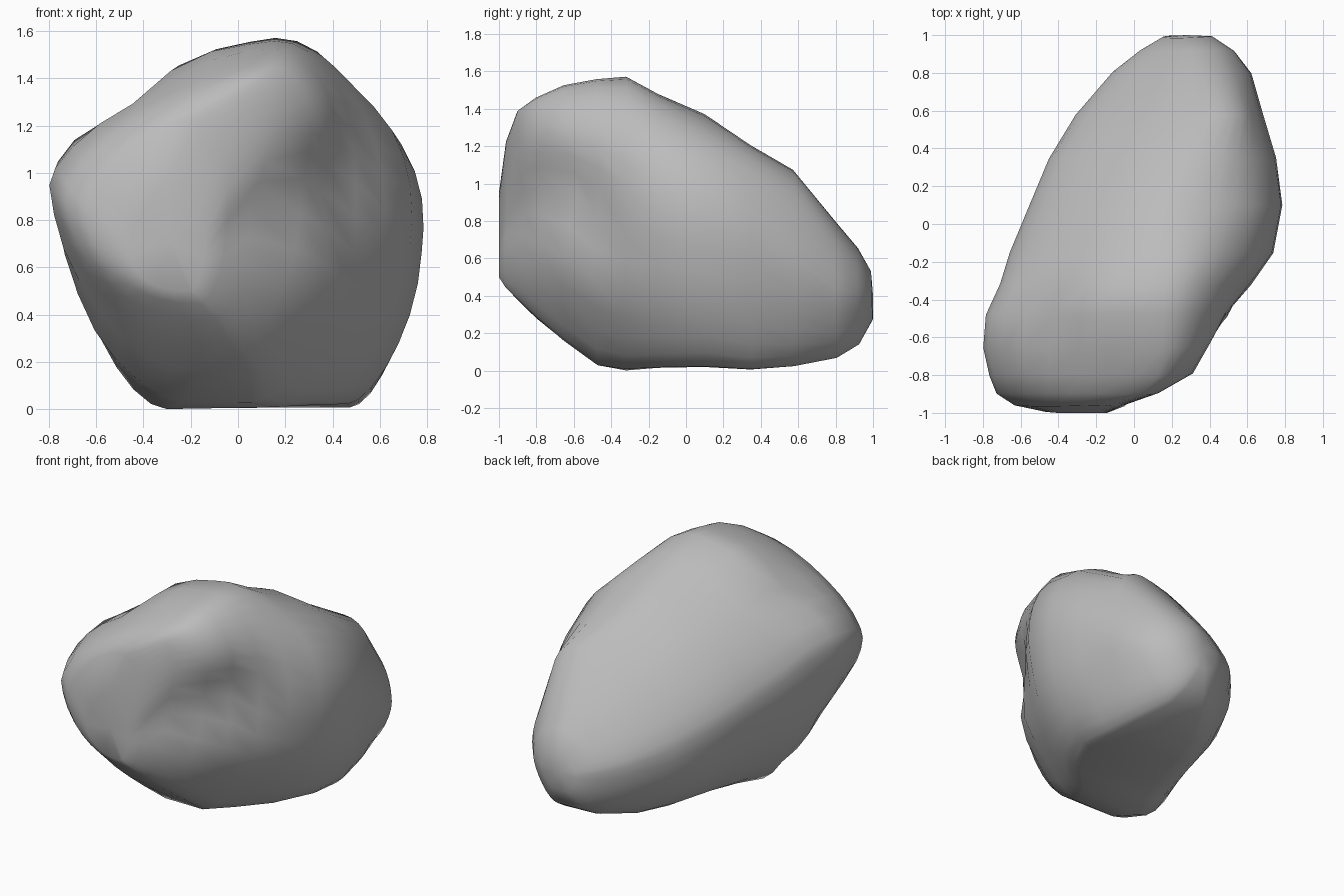
import bpy, bmesh, math
from mathutils import Vector, noise

cube = bpy.data.objects.get("Cube")
if cube:
    bpy.data.objects.remove(cube, do_unlink=True)

STEPS = 8  # points per quarter of a cross-section

# Cross-sections from front to back:
# y, then (x, z) of left, top, right, then the flat underside as x from, x to, z
SECTIONS = [
    (-1.0, -.46, .68, -.3, .95, -.14, .68, -.27, -.2, .5),
    (-.965, -.64, .82, -.22, 1.22, -.03, .85, -.25, -.16, .45),
    (-.9, -.73, .87, .04, 1.39, .13, 1.05, -.2, -.1, .38),
    (-.8, -.76, .91, .13, 1.46, .33, 1.08, -.17, -.04, .28),
    (-.65, -.79, .95, .15, 1.53, .43, 1.05, -.17, .04, .16),
    (-.48, -.78, .98, .15, 1.56, .52, .95, -.22, .06, .03),
    (-.32, -.71, .92, .15, 1.57, .62, .84, -.3, .14, .003),
    (-.15, -.66, .84, .17, 1.48, .74, .8, -.22, .32, .02),
    (.1, -.55, .74, .21, 1.37, .79, .77, -.12, .46, .02),
    (.35, -.45, .64, .29, 1.21, .76, .7, -.05, .47, .01),
    (.58, -.31, .55, .42, 1.07, .69, .6, .02, .43, .02),
    (.8, -.11, .46, .36, .8, .62, .44, .13, .36, .07),
    (.92, .03, .42, .32, .66, .53, .42, .2, .34, .14),
    (.99, .15, .4, .3, .54, .42, .4, .25, .3, .27),
]
# Roundness of the four quarters: upper left, upper right, lower right, lower left
ROUNDNESS = (1.55, 2.05, 1.65, 1.8)


def section_ring(y, lx, lz, tx, tz, rx, rz, x_from, x_to, bz):
    """Closed ring of four superelliptic quarters with a flat underside."""
    left, top, right = Vector((lx, lz)), Vector((tx, tz)), Vector((rx, rz))
    quarters = ((left, top), (right, top),
                (right, Vector((x_to, bz))), (left, Vector((x_from, bz))))
    ring = []
    for q, (side, pole) in enumerate(quarters):
        e = 2 / ROUNDNESS[q]
        for s in range(STEPS + (q == 2)):
            t = s / STEPS if q % 2 == 0 else 1 - s / STEPS
            a = t * math.pi / 2
            u = max(0, math.cos(a)) ** e
            w = max(0, math.sin(a)) ** e
            ring.append(Vector((pole.x + (side.x - pole.x) * u, y,
                                side.y + (pole.y - side.y) * w)))
    return ring


def push(p, centre, radius, offset):
    """Soft local dent or bulge."""
    fall = math.exp(-((p - Vector(centre)).length / radius) ** 2)
    return p + Vector(offset) * fall


def weather(p):
    """Hollow on the front right, swellings around it, and fine roughness."""
    q = push(p, (.38, -.64, .97), .18, (-.09, .08, 0))
    q = push(q, (.14, -.88, .84), .17, (-.05, .05, 0))
    q = push(q, (.4, -.55, .5), .2, (.05, -.03, 0))
    q = push(q, (.72, .5, .88), .13, (-.05, -.01, -.01))
    q = push(q, (-.2, -.35, 1.45), .16, (0, 0, .03))
    q = push(q, (-.45, -.5, 1.3), .18, (.02, 0, -.06))
    return q + noise.noise_vector(p * 3.5) * .012


# Boulder: loft the rings and close both ends
bm = bmesh.new()
rings = [[bm.verts.new(weather(p)) for p in section_ring(*s)] for s in SECTIONS]
count = len(rings[0])
for a, b in zip(rings, rings[1:]):
    for i in range(count):
        j = (i + 1) % count
        bm.faces.new((a[i], a[j], b[j], b[i]))
for ring, y in ((rings[0], -1.0), (rings[-1], 1.0)):
    middle = sum((v.co for v in ring), Vector()) / count
    tip = bm.verts.new((middle.x, y, middle.z))
    for i in range(count):
        bm.faces.new((ring[i], ring[(i + 1) % count], tip))
for v in bm.verts:
    v.co.z = max(v.co.z, 0)
    v.co.y = min(1, max(-1, v.co.y))
bmesh.ops.recalc_face_normals(bm, faces=bm.faces)

mesh = bpy.data.meshes.new("boulder")
bm.to_mesh(mesh)
bm.free()
boulder = bpy.data.objects.new("boulder", mesh)
bpy.context.collection.objects.link(boulder)

# Stone colour
stone = bpy.data.materials.new("stone_grey")
stone.use_nodes = True
grey = (.5, .5, .5, 1)
stone.diffuse_color = grey
stone.node_tree.nodes["Principled BSDF"].inputs["Base Color"].default_value = grey
mesh.materials.append(stone)

bpy.context.view_layer.objects.active = boulder
boulder.select_set(True)
bpy.ops.object.shade_smooth_by_angle(angle=math.radians(50))
